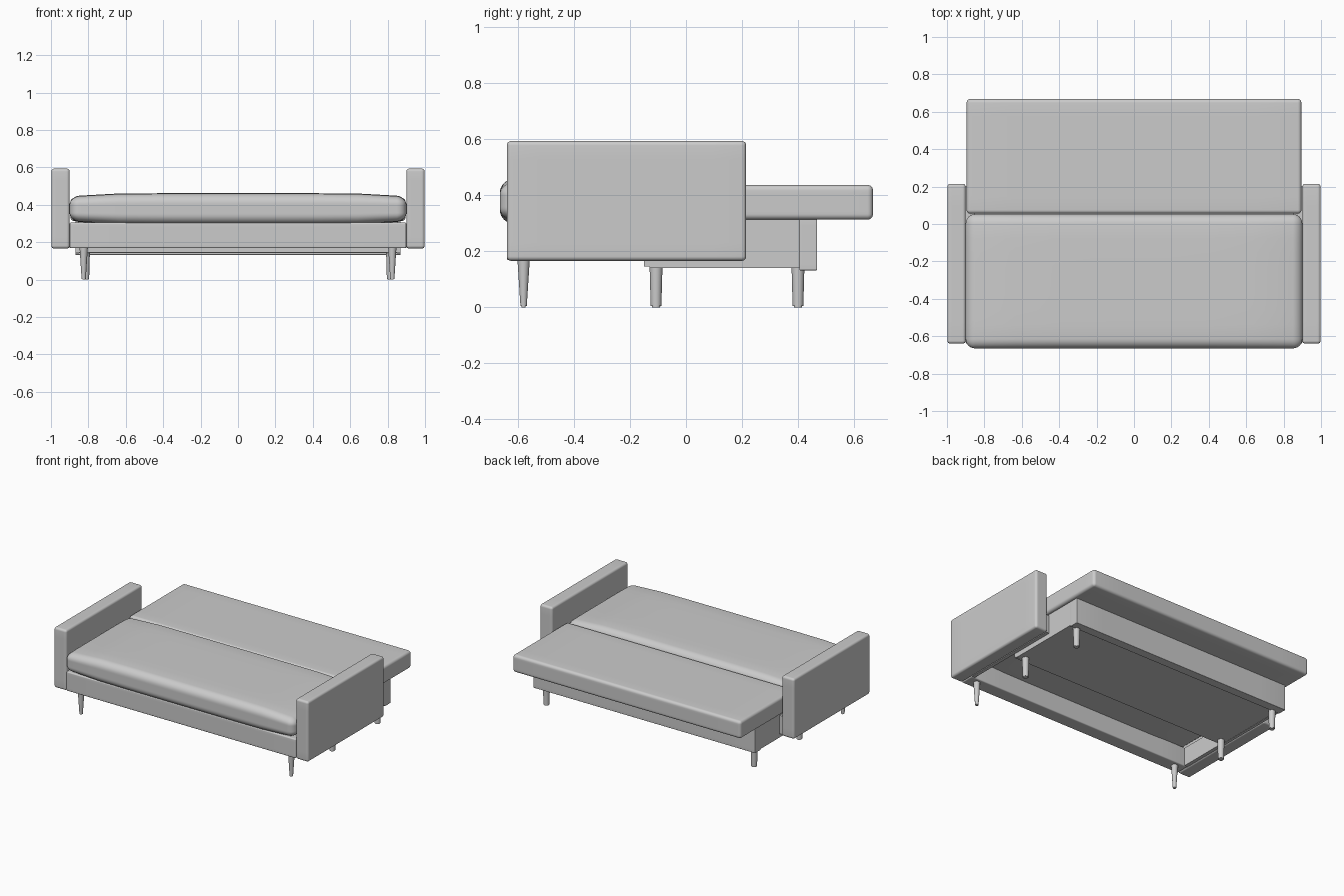
import bpy, bmesh
from mathutils import Vector

if "Cube" in bpy.data.objects:
    bpy.data.objects.remove(bpy.data.objects["Cube"])


def finish(name, bm, angle=0.6):
    bmesh.ops.recalc_face_normals(bm, faces=bm.faces)
    mesh = bpy.data.meshes.new(name)
    bm.to_mesh(mesh)
    bm.free()
    ob = bpy.data.objects.new(name, mesh)
    bpy.context.collection.objects.link(ob)
    bpy.ops.object.select_all(action='DESELECT')
    ob.select_set(True)
    bpy.context.view_layer.objects.active = ob
    bpy.ops.object.shade_smooth_by_angle(angle=angle)
    return ob


def padded_box(name, lo, hi, r, puff=0.0):
    """Rounded box with dense edge loops; puff thins it towards the x ends."""
    lo, hi = Vector(lo), Vector(hi)
    mid, half = (lo + hi) / 2, (hi - lo) / 2
    bm = bmesh.new()
    bmesh.ops.create_cube(bm, size=2)
    bmesh.ops.subdivide_edges(bm, edges=bm.edges[:], cuts=15, use_grid_fill=True)
    for v in bm.verts:
        p, core = Vector(), Vector()
        for a in range(3):
            i = round((v.co[a] + 1) * 8)
            h, k = half[a], half[a] - r
            if i <= 4:
                p[a] = -h + r * i / 4
            elif i >= 12:
                p[a] = h - r * (16 - i) / 4
            else:
                p[a] = k * (i - 8) / 4
            core[a] = max(-k, min(k, p[a]))
        d = p - core
        if d.length > 1e-6:
            p = core + d.normalized() * r
        if puff:
            p.z *= 1 - puff * abs(p.x / half.x) ** 8 - 0.3 * puff * abs(p.y / half.y) ** 6
        v.co = mid + p
    return finish(name, bm, 1.0)


def board(name, lo, hi):
    lo, hi = Vector(lo), Vector(hi)
    bm = bmesh.new()
    bmesh.ops.create_cube(bm, size=1)
    for v in bm.verts:
        v.co = (lo + hi) / 2 + Vector(v.co[a] * (hi - lo)[a] for a in range(3))
    return finish(name, bm)


def leg(name, x, y, top, r_top, r_bottom):
    bm = bmesh.new()
    bmesh.ops.create_cone(bm, cap_ends=True, segments=24, radius1=r_bottom, radius2=r_top, depth=top)
    foot = [e for e in bm.edges if all(v.co.z < 0 for v in e.verts)]
    bmesh.ops.bevel(bm, geom=foot, offset=0.004, segments=2, affect='EDGES')
    bmesh.ops.translate(bm, verts=bm.verts, vec=(x, y, top / 2))
    return finish(name, bm)


# Cushions
padded_box("seat_cushion", (-0.9, -0.665, 0.295), (0.9, 0.052, 0.462), 0.05, 0.25)
padded_box("back_cushion", (-0.895, 0.055, 0.313), (0.895, 0.668, 0.437), 0.02)

# Fixed front frame
padded_box("front_rail", (-0.9, -0.64, 0.168), (0.9, -0.54, 0.305), 0.008)

# Pull-out frame
board("pullout_bottom", (-0.85, -0.13, 0.142), (0.85, 0.405, 0.16))
board("pullout_front", (-0.87, -0.15, 0.145), (0.87, -0.13, 0.30))
padded_box("pullout_back", (-0.87, 0.405, 0.132), (0.87, 0.468, 0.318), 0.003)

# Mirrored parts
for side, s in (("left", -1), ("right", 1)):
    def span(a, b):
        return sorted((s * a, s * b))
    x0, x1 = span(0.9, 0.998)
    padded_box(side + "_arm", (x0, -0.64, 0.166), (x1, 0.215, 0.594), 0.016)
    x0, x1 = span(0.875, 0.9)
    board(side + "_side_rail", (x0, -0.54, 0.17), (x1, 0.2, 0.30))
    x0, x1 = span(0.85, 0.87)
    board(side + "_pullout_side", (x0, -0.13, 0.14), (x1, 0.405, 0.318))
    leg(side + "_front_leg", s * 0.825, -0.58, 0.17, 0.022, 0.011)
    leg(side + "_middle_leg", s * 0.815, -0.107, 0.145, 0.023, 0.019)
    leg(side + "_rear_leg", s * 0.815, 0.4, 0.145, 0.023, 0.019)
